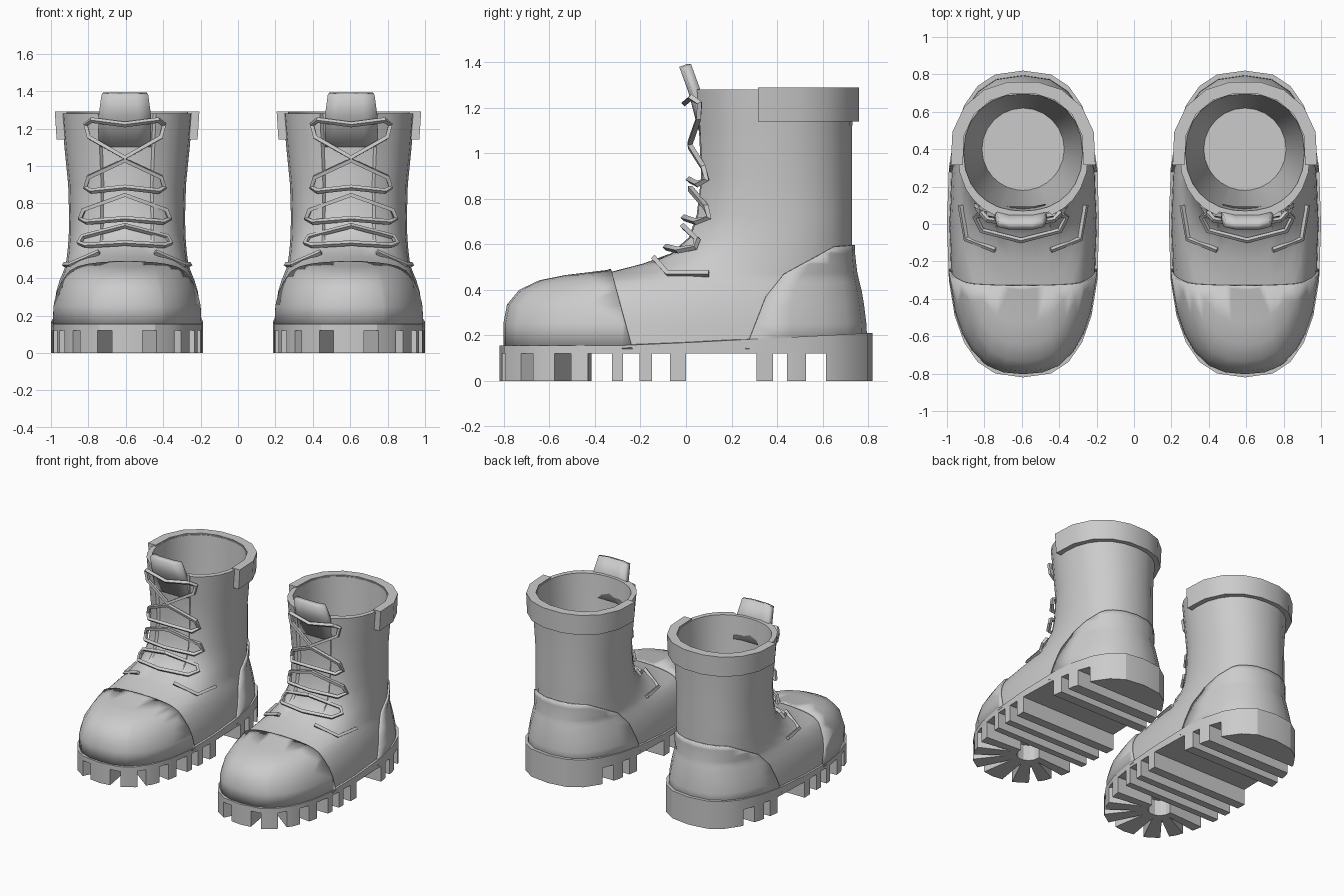
import bpy, bmesh
from math import sin, cos, radians, copysign
from mathutils import Vector

cube = bpy.data.objects.get("Cube")
if cube:
    bpy.data.objects.remove(cube)

CX = 0.593  # sideways centre of one boot

grey = bpy.data.materials.new("boot_grey")
grey.use_nodes = True
grey.diffuse_color = (0.6, 0.6, 0.6, 1)
grey.node_tree.nodes["Principled BSDF"].inputs["Base Color"].default_value = (0.6, 0.6, 0.6, 1)

# Horizontal sections: height, front y, middle y, back y, half width, roundness
OUTER = [
    (0.14, -0.79, 0.00, 0.785, 0.395, 2.6),
    (0.25, -0.79, 0.00, 0.78, 0.39, 2.6),
    (0.33, -0.775, 0.03, 0.77, 0.378, 2.5),
    (0.39, -0.725, 0.10, 0.76, 0.36, 2.4),
    (0.43, -0.64, 0.15, 0.75, 0.343, 2.4),
    (0.452, -0.53, 0.20, 0.745, 0.335, 2.3),
    (0.474, -0.35, 0.25, 0.74, 0.328, 2.3),
    (0.515, -0.19, 0.30, 0.735, 0.322, 2.3),
    (0.56, -0.09, 0.33, 0.73, 0.317, 2.3),
    (0.63, -0.01, 0.37, 0.73, 0.312, 2.3),
    (0.73, 0.025, 0.38, 0.73, 0.31, 2.3),
    (0.90, 0.045, 0.38, 0.73, 0.315, 2.2),
    (1.10, 0.035, 0.38, 0.73, 0.335, 2.2),
    (1.28, 0.02, 0.38, 0.735, 0.35, 2.2),
]
INNER = [
    (1.28, 0.07, 0.38, 0.695, 0.318, 2.2),
    (0.70, 0.12, 0.39, 0.66, 0.27, 2.1),
    (0.27, 0.18, 0.40, 0.62, 0.22, 2.0),
]
half = [0, 10, 21, 24, 36, 48, 60, 75, 90, 105, 120, 135, 150, 165]
ANGLES = half + [180] + [360 - a for a in reversed(half[1:])]


def power(v, n):
    return copysign(abs(v) ** (2 / n), v)


def ring_point(ring, deg):
    z, front, mid, back, hw, n = ring
    c = -power(cos(radians(deg)), n)
    reach = back - mid if c > 0 else mid - front
    return Vector((CX + hw * power(sin(radians(deg)), n), mid + reach * c, z))


def loft(rings, angles, groove=False, cap=False, closed=True):
    bm = bmesh.new()
    rows = []
    for r in rings:
        row = []
        for a in angles:
            p = ring_point(r, a)
            if groove and r in OUTER and r[0] > 0.53 and min(a, 360 - a) < 22:
                p.y += 0.022
            row.append(bm.verts.new(p))
        rows.append(row)
    count = len(angles)
    for lo, hi in zip(rows, rows[1:]):
        for j in range(count if closed else count - 1):
            k = (j + 1) % count
            bm.faces.new((lo[j], lo[k], hi[k], hi[j]))
    if cap:
        bm.faces.new(rows[-1])
    return bm


def clip(bm, planes, fill=False):
    for co, normal in planes:
        geom = bm.verts[:] + bm.edges[:] + bm.faces[:]
        bmesh.ops.bisect_plane(bm, geom=geom, plane_co=co, plane_no=normal, clear_outer=True)
        if fill:
            bmesh.ops.holes_fill(bm, edges=[e for e in bm.edges if e.is_boundary])


def finish(obj, angle=35):
    obj.data.materials.append(grey)
    bpy.ops.object.select_all(action="DESELECT")
    obj.select_set(True)
    bpy.context.view_layer.objects.active = obj
    if obj.type == "CURVE":
        bpy.ops.object.convert(target="MESH")
    bpy.ops.object.shade_smooth_by_angle(angle=radians(angle))
    # second boot of the pair
    mirror = obj.modifiers.new("pair", "MIRROR")
    mirror.use_mirror_merge = False


def add(name, bm, angle=35, thick=0):
    mesh = bpy.data.meshes.new(name)
    bm.to_mesh(mesh)
    bm.free()
    obj = bpy.data.objects.new(name, mesh)
    bpy.context.collection.objects.link(obj)
    if thick:
        obj.modifiers.new("thickness", "SOLIDIFY").thickness = thick
    finish(obj, angle)


def cord(name, points, closed):
    data = bpy.data.curves.new(name, "CURVE")
    data.dimensions = "3D"
    data.bevel_depth = 0.015
    data.bevel_resolution = 0
    data.use_fill_caps = True
    line = data.splines.new("POLY")
    line.points.add(len(points) - 1)
    line.use_cyclic_u = closed
    for p, co in zip(line.points, points):
        p.co = (*co, 1)
    obj = bpy.data.objects.new(name, data)
    bpy.context.collection.objects.link(obj)
    finish(obj)


# Upper with hollow shaft
add("upper", loft(OUTER + INNER, ANGLES, groove=True, cap=True), 40)


# Raised toe cap and heel counter, cut from the shape of the upper
def panel(name, planes):
    bm = loft(OUTER, ANGLES)
    clip(bm, planes)
    bm.normal_update()
    for v, n in [(v, v.normal.copy()) for v in bm.verts]:
        v.co += n * 0.013
    add(name, bm, 40, 0.016)


panel("toe_cap", [(Vector((0, -0.24, 0.16)), Vector((0, 0.33, 0.09)))])
edge = [(0.28, 0.19), (0.35, 0.37), (0.43, 0.47), (0.65, 0.59), (0.76, 0.6)]
panel("heel_counter", [(Vector((0, a[0], a[1])), Vector((0, a[1] - b[1], b[0] - a[0])))
                       for a, b in zip(edge, edge[1:])])

# Padded collar round the back of the shaft
back_arc = [82, 105, 128, 150, 170, 190, 210, 232, 255, 278]
low, high = 1.14, 1.29
section = [(low, 0, 0.38, 0.725, 0.33, 2.2), (low, 0, 0.38, 0.765, 0.38, 2.2),
           (high, 0, 0.38, 0.765, 0.39, 2.2), (high, 0, 0.38, 0.70, 0.325, 2.2)]
bm = loft(section + section[:1], back_arc, closed=False)
bmesh.ops.remove_doubles(bm, verts=bm.verts, dist=0.0001)
bmesh.ops.holes_fill(bm, edges=[e for e in bm.edges if e.is_boundary])
bmesh.ops.recalc_face_normals(bm, faces=bm.faces)
add("collar", bm, 25)

# Tongue tip
bm = bmesh.new()
rows = []
for z, y, w in [(1.1, 0.05, 0.14), (1.27, 0.005, 0.14), (1.38, -0.035, 0.125)]:
    rows.append([bm.verts.new((CX + 0.012 + w * s, y + 0.02 * s * s, z)) for s in (-1, -0.5, 0.5, 1)])
for lo, hi in zip(rows, rows[1:]):
    for j in range(3):
        bm.faces.new((lo[j], lo[j + 1], hi[j + 1], hi[j]))
add("tongue", bm, 30, 0.04)


# Laces: one loop per row, lying on the front of the shaft
def front_y(x, z):
    for a, b in zip(OUTER, OUTER[1:]):
        if a[0] <= z <= b[0]:
            t = (z - a[0]) / (b[0] - a[0])
            front, mid, _, hw, n = (p + (q - p) * t for p, q in zip(a[1:], b[1:]))
            return mid - (mid - front) * (1 - abs(x / hw) ** n) ** (1 / n)


for i, (bar, tip, w) in enumerate([(1.245, 1.045, 0.21), (0.865, 1.03, 0.212),
                                   (0.70, 0.845, 0.24), (0.575, 0.68, 0.245)]):
    rise = tip - bar
    side = [(0.85, 0, 0.04), (1, 0.12, 0.025), (0.92, 0.45, 0.025)]
    pts = [(0, 0.12, 0.03)] + side + [(0, 1, 0.02)] + [(-a, b, c) for a, b, c in reversed(side)]
    cord(f"lace_{i + 1}", [(CX + 0.012 + a * w, front_y(a * w, bar + b * rise) - c, bar + b * rise)
                           for a, b, c in pts], True)
for s, name in ((1, "outer_strap"), (-1, "inner_strap")):
    cord(name, [(CX + s * 0.15, -0.14, 0.54), (CX + s * 0.305, -0.08, 0.472),
                (CX + s * 0.335, 0.1, 0.472)], False)

# Sole plate, thicker toward the heel
SOLE = (0, -0.82, 0.0, 0.82, 0.407, 2.7)
SOLE_ANGLES = [i * 15 for i in range(24)]


def sole_prism(z0, z1, grow=0.0):
    bm = loft([(z0,) + SOLE[1:], (z1,) + SOLE[1:]], SOLE_ANGLES, cap=True)
    bmesh.ops.holes_fill(bm, edges=[e for e in bm.edges if e.is_boundary])
    return bm


bm = sole_prism(0.12, 0.155)
for v in bm.verts:
    if v.co.z > 0.14:
        v.co.z += 0.055 * max(0, min(1, (v.co.y + 0.25) / 1.05))
add("sole", bm, 25)

# Straight tread bars and heel block
for i, (y0, y1) in enumerate([(-0.326, -0.277), (-0.204, -0.15), (-0.07, 0.0),
                              (0.31, 0.383), (0.444, 0.527), (0.615, 0.9)]):
    bm = sole_prism(0, 0.125)
    clip(bm, [(Vector((0, y0, 0)), Vector((0, -1, 0))), (Vector((0, y1, 0)), Vector((0, 1, 0)))], True)
    add("heel_block" if y0 > 0.6 else f"tread_bar_{i + 1}", bm, 25)

# Tapered lugs fanned round the toe
hub = Vector((CX, -0.43, 0))
for i, (deg, w) in enumerate([(0, 0.085), (32, 0.06), (-32, 0.06), (58, 0.055),
                              (-58, 0.055), (84, 0.04), (-84, 0.04)]):
    out = Vector((sin(radians(deg)), -cos(radians(deg)), 0))
    across = Vector((-out.y, out.x, 0))
    taper = (w - 0.02) / 0.4
    bm = sole_prism(0, 0.125)
    clip(bm, [(hub + out * 0.08, -out)]
         + [(hub + across * 0.02 * s, across * s - out * taper) for s in (1, -1)], True)
    add(f"toe_lug_{i + 1}", bm, 25)
